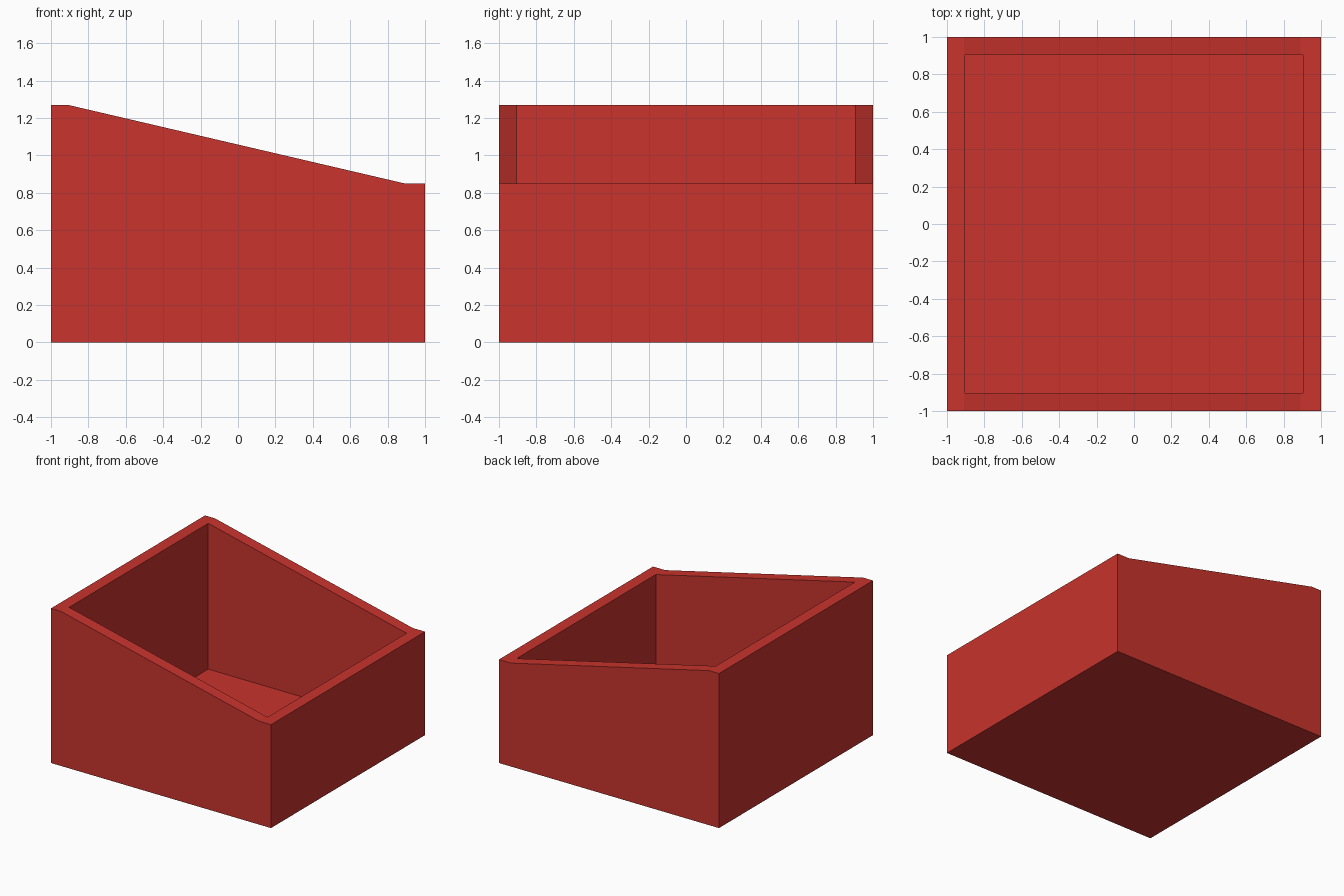
import bpy
import bmesh
from mathutils import Vector

cube = bpy.data.objects.get("Cube")
if cube:
    bpy.data.objects.remove(cube, do_unlink=True)

red = bpy.data.materials.new("red")
red.use_nodes = True
red.diffuse_color = (0.58, 0.033, 0.026, 1)
red.node_tree.nodes["Principled BSDF"].inputs["Base Color"].default_value = red.diffuse_color


def prism(name, profile, y0, y1):
    """Extrude an x-z profile from y0 to y1."""
    bm = bmesh.new()
    face = bm.faces.new([bm.verts.new((x, y0, z)) for x, z in profile])
    ext = bmesh.ops.extrude_face_region(bm, geom=[face])
    moved = [v for v in ext["geom"] if isinstance(v, bmesh.types.BMVert)]
    bmesh.ops.translate(bm, verts=moved, vec=Vector((0, y1 - y0, 0)))
    bmesh.ops.recalc_face_normals(bm, faces=bm.faces)
    mesh = bpy.data.meshes.new(name)
    bm.to_mesh(mesh)
    bm.free()
    mesh.materials.append(red)
    obj = bpy.data.objects.new(name, mesh)
    bpy.context.collection.objects.link(obj)
    return obj


# Outer body: sloping rim with short level ends
TALL, LOW, FLOOR = 1.27, 0.85, 0.07
box = prism("sloped_box", [(-1, 0), (1, 0), (1, LOW), (0.89, LOW),
                           (-0.91, TALL), (-1, TALL)], -1, 1)

# Hollow interior
INNER = 0.903
cutter = prism("interior_cutter", [(-INNER, FLOOR), (INNER, FLOOR),
                                   (INNER, 2), (-INNER, 2)], -INNER, INNER)
cutter.hide_render = True
cutter.hide_viewport = True

hollow = box.modifiers.new("hollow", "BOOLEAN")
hollow.operation = "DIFFERENCE"
hollow.solver = "EXACT"
hollow.object = cutter
